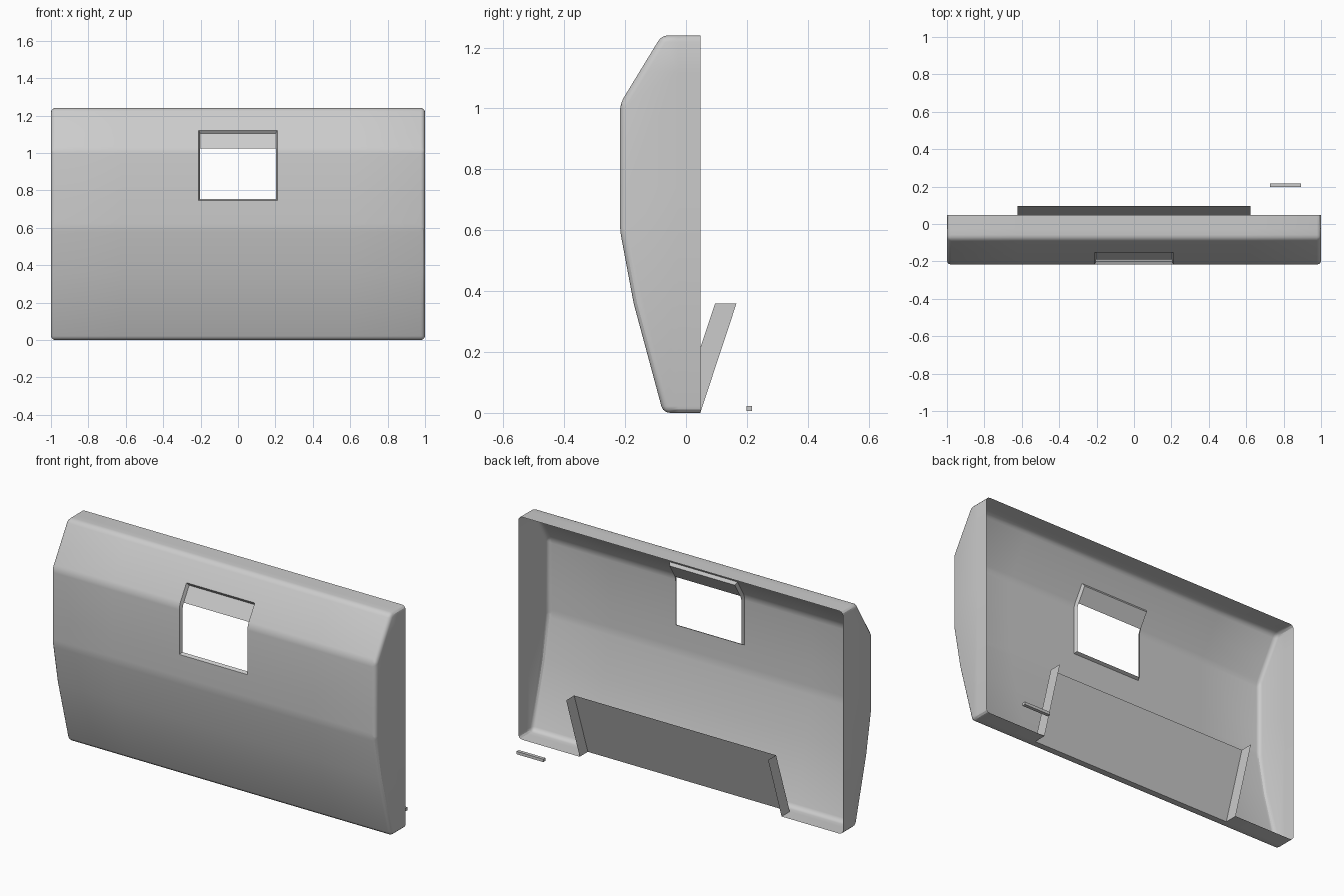
import bpy, bmesh
from mathutils import Vector

if "Cube" in bpy.data.objects:
    bpy.data.objects.remove(bpy.data.objects["Cube"])


def finish(bm, name, smooth=False):
    mesh = bpy.data.meshes.new(name)
    bm.to_mesh(mesh)
    bm.free()
    obj = bpy.data.objects.new(name, mesh)
    bpy.context.collection.objects.link(obj)
    if smooth:
        bpy.ops.object.select_all(action='DESELECT')
        obj.select_set(True)
        bpy.context.view_layer.objects.active = obj
        bpy.ops.object.shade_smooth_by_angle(angle=0.5)
    return obj


def cut(bm, co, no):
    bmesh.ops.bisect_plane(bm, geom=bm.verts[:] + bm.edges[:] + bm.faces[:],
                           dist=1e-5, plane_co=co, plane_no=no)


# Panel shell: side profile (y, z) extruded across the width
BACK, CREASE = 0.047, 0.36
profile = [(BACK, 0), (-0.075, 0), (-0.172, CREASE), (-0.217, 0.60),
           (-0.217, 1.015), (-0.08, 1.24), (BACK, 1.24)]
bm = bmesh.new()
face = bm.faces.new([bm.verts.new((-1, y, z)) for y, z in profile])
ext = bmesh.ops.extrude_face_region(bm, geom=[face])['geom']
for v in ext:
    if isinstance(v, bmesh.types.BMVert):
        v.co.x = 1
bmesh.ops.recalc_face_normals(bm, faces=bm.faces[:])


def rounded(e):
    a, b = (v.co for v in e.verts)
    at_back = min(a.y, b.y) > BACK - 1e-4
    crease = abs(a.z - CREASE) < 1e-4 and abs(b.z - CREASE) < 1e-4
    return not at_back and not crease


bmesh.ops.bevel(bm, geom=[e for e in bm.edges if rounded(e)], offset=0.022,
                offset_type='OFFSET', segments=3, profile=0.5, affect='EDGES')

# Open the back
bmesh.ops.delete(bm, geom=[f for f in bm.faces
                           if f.calc_center_median().y > BACK - 1e-3], context='FACES')

# Window: lip turned inward, upper part kept as a recessed panel
W, Z0, Z1 = 0.21, 0.745, 1.12
for x in (-W, W):
    cut(bm, (x, 0, 0), (1, 0, 0))
for z in (Z0, Z1):
    cut(bm, (0, 0, z), (0, 0, 1))
window = [f for f in bm.faces if abs(f.calc_center_median().x) < W
          and Z0 < f.calc_center_median().z < Z1 and f.normal.y < -0.3]
bmesh.ops.inset_region(bm, faces=window, thickness=0.008, depth=-0.018,
                       use_even_offset=True)
bmesh.ops.delete(bm, geom=[f for f in window if f.is_valid
                           and f.calc_center_median().z < 1.03], context='FACES')

# Notch in the floor for the rear plate
P, PLATE_Y = 0.622, -0.025
for x in (-P, P):
    cut(bm, (x, 0, 0), (1, 0, 0))
cut(bm, (0, PLATE_Y, 0), (0, 1, 0))
notch = [f for f in bm.faces if abs(f.calc_center_median().x) < P
         and f.calc_center_median().y > PLATE_Y and f.calc_center_median().z < 0.02]
bmesh.ops.delete(bm, geom=notch, context='FACES')
finish(bm, "panel_shell", smooth=True)

# Rear plate with a flange at each end
bm = bmesh.new()
flange = [(PLATE_Y, 0), (0.096, 0.36), (0.166, 0.36), (BACK, 0)]
sides = [[bm.verts.new((x, y, z)) for y, z in flange] for x in (-P, P)]
for s in sides:
    bm.faces.new(s)
bm.faces.new([sides[0][0], sides[1][0], sides[1][1], sides[0][1]])
bmesh.ops.recalc_face_normals(bm, faces=bm.faces[:])
finish(bm, "rear_plate")

# Small loose bar behind the panel
bm = bmesh.new()
bmesh.ops.create_cube(bm, size=1)
bmesh.ops.scale(bm, vec=(0.165, 0.019, 0.016), verts=bm.verts[:])
bmesh.ops.translate(bm, vec=Vector((0.81, 0.2075, 0.015)), verts=bm.verts[:])
finish(bm, "small_bar")
